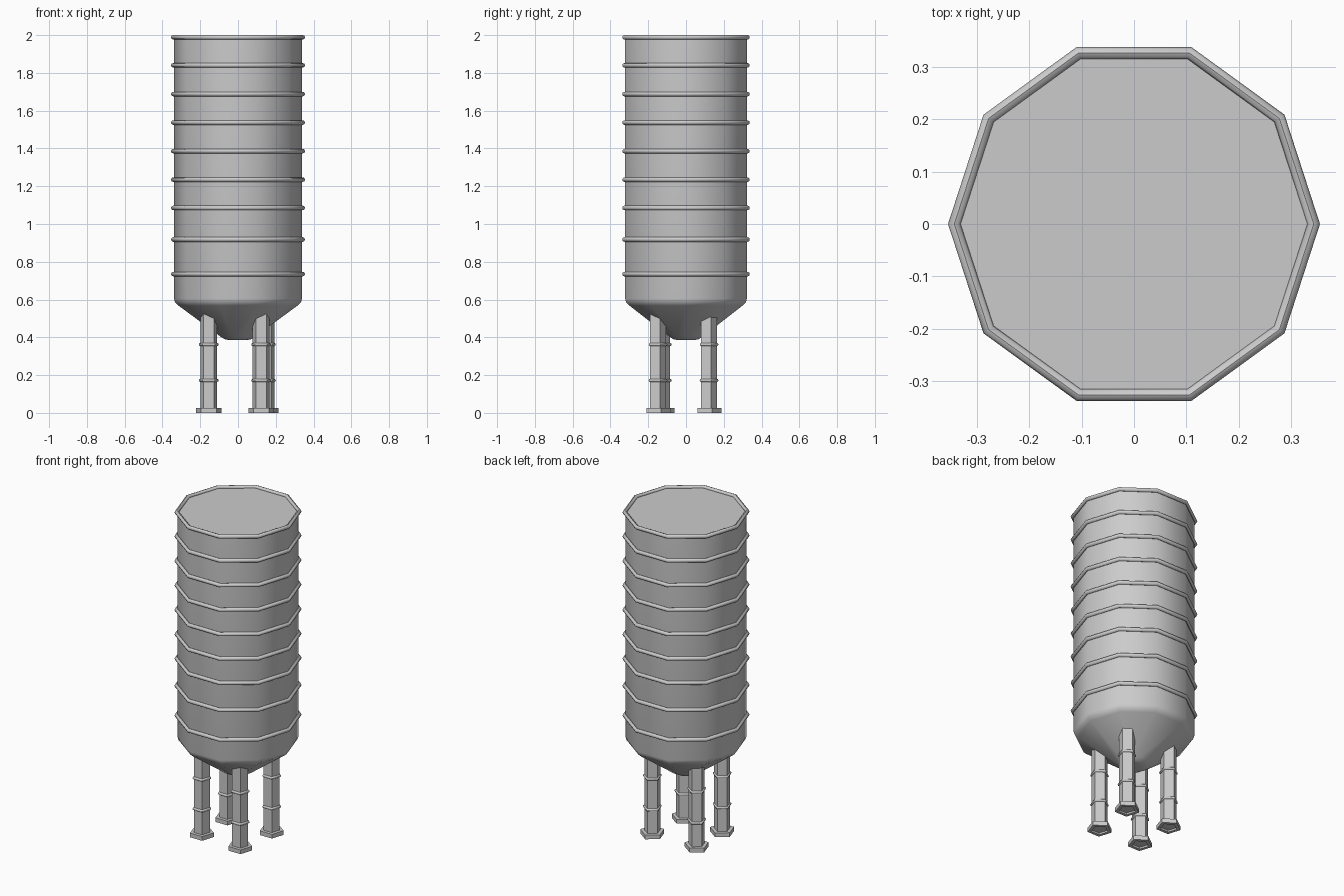
import bpy, bmesh, math

cube = bpy.data.objects.get("Cube")
if cube:
    bpy.data.objects.remove(cube, do_unlink=True)

metal = bpy.data.materials.new("grey metal")
GREY = (0.6, 0.6, 0.6, 1)
metal.use_nodes = True
metal.diffuse_color = GREY
metal.node_tree.nodes["Principled BSDF"].inputs["Base Color"].default_value = GREY


def lathe(name, profile, sides, start=0.0, at=(0, 0), closed=False):
    """Sweep (radius, height) points round z; open profiles get capped ends."""
    bm = bmesh.new()
    rings = []
    for r, z in profile:
        angles = [start + math.tau * i / sides for i in range(sides)]
        rings.append([bm.verts.new((r * math.cos(a), r * math.sin(a), z)) for a in angles])
    pairs = list(zip(rings, rings[1:]))
    if closed:
        pairs.append((rings[-1], rings[0]))
    else:
        bm.faces.new(rings[0])
        bm.faces.new(rings[-1])
    for a, b in pairs:
        for i in range(sides):
            j = (i + 1) % sides
            bm.faces.new((a[i], a[j], b[j], b[i]))
    bmesh.ops.recalc_face_normals(bm, faces=bm.faces)
    mesh = bpy.data.meshes.new(name)
    bm.to_mesh(mesh)
    bm.free()
    mesh.materials.append(metal)
    obj = bpy.data.objects.new(name, mesh)
    obj.location = (*at, 0)
    bpy.context.collection.objects.link(obj)
    bpy.ops.object.select_all(action='DESELECT')
    obj.select_set(True)
    bpy.context.view_layer.objects.active = obj
    bpy.ops.object.shade_smooth_by_angle(angle=math.radians(46))
    return obj


def hoop(name, radius, z, thick, sides, start=0.0, at=(0, 0)):
    """Round-section band."""
    section = [(radius + thick * math.cos(math.tau * k / 8),
                z + thick * math.sin(math.tau * k / 8)) for k in range(8)]
    return lathe(name, section, sides, start, at, closed=True)


# Tank body with a rounded shoulder and a conical hopper
lathe("tank", [(0.045, 0.385), (0.07, 0.39), (0.09, 0.402), (0.315, 0.568),
               (0.333, 0.584), (0.339, 0.605), (0.339, 1.986)], 10)

# Reinforcing hoops
for n, z in enumerate([0.735, 0.918, 1.085, 1.235, 1.386, 1.537, 1.688, 1.84, 1.988]):
    hoop(f"tank_hoop_{n + 1}", 0.343, z, 0.012, 10)

# Five-sided legs, each with two bands and a foot
legs = {"front_left": (0.122, -0.153), "front_right": (-0.155, -0.131),
        "back_left": (0.148, 0.117), "back_right": (-0.155, 0.117)}
POINT = math.pi / 2
for side, at in legs.items():
    lathe(f"{side}_leg", [(0.047, 0.01), (0.047, 0.53)], 5, POINT, at)
    lathe(f"{side}_foot", [(0.048, 0.0), (0.07, 0.0), (0.07, 0.026), (0.046, 0.026)],
          5, POINT, at, closed=True)
    for n, z in enumerate((0.172, 0.362)):
        hoop(f"{side}_leg_band_{n + 1}", 0.047, z, 0.008, 5, POINT, at)
